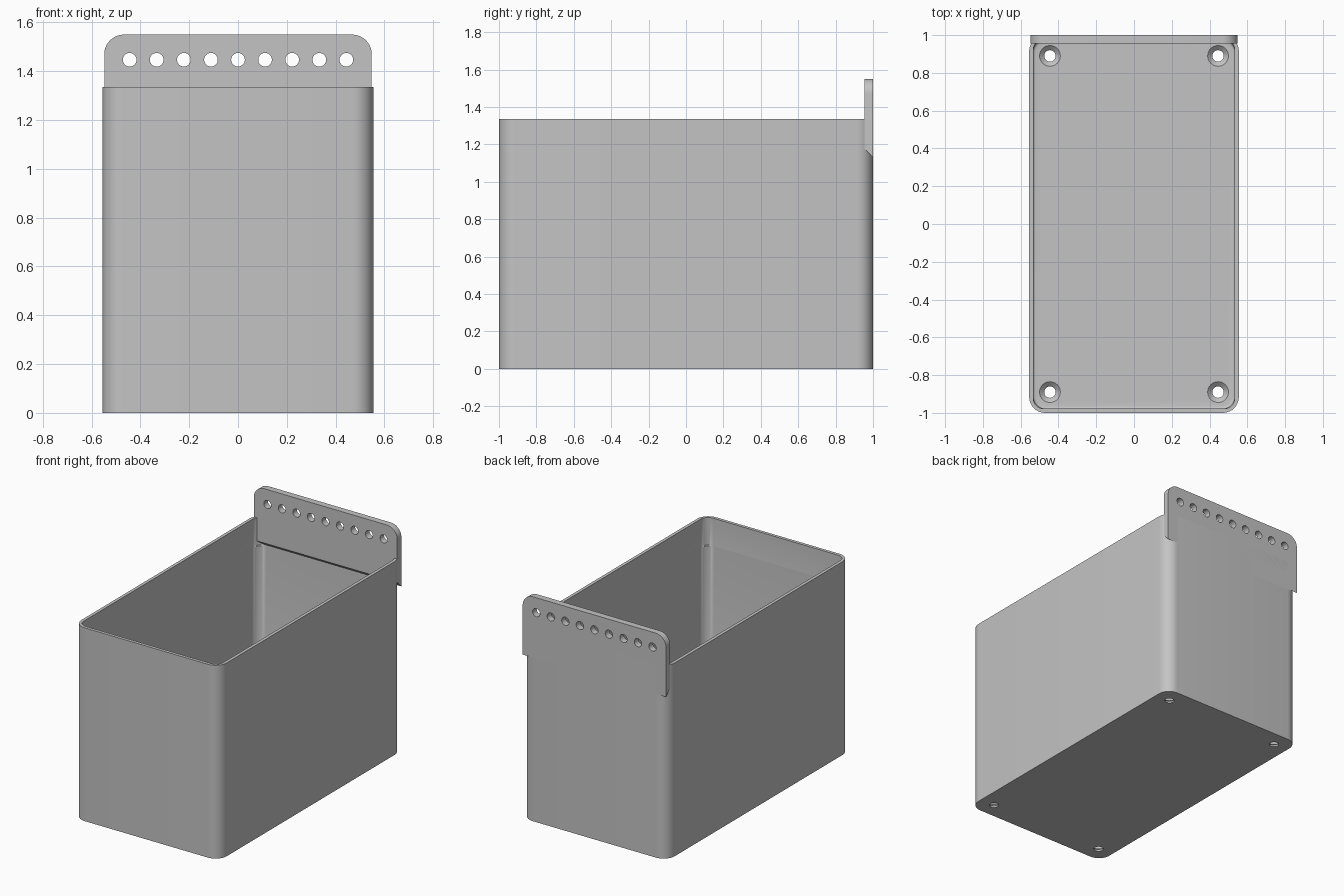
import bpy
import bmesh
from math import sin, cos, pi, radians
from mathutils import Vector, Matrix

default = bpy.data.objects.get("Cube")
if default:
    bpy.data.objects.remove(default, do_unlink=True)

HX, HY, HEIGHT, WALL, FLOOR = 0.555, 1.0, 1.335, 0.022, 0.035
TAB_FRONT, TAB_TOP, TAB_LOW = 0.955, 1.55, 1.13

grey = bpy.data.materials.new("plain grey")
grey.use_nodes = True
colour = (0.55, 0.55, 0.55, 1)
grey.diffuse_color = colour
grey.node_tree.nodes["Principled BSDF"].inputs["Base Color"].default_value = colour


def rounded_rect(hx, hy, radius, steps=10):
    """Outline of a rounded rectangle, anticlockwise."""
    points = []
    for quarter, (sx, sy) in enumerate(((1, 1), (-1, 1), (-1, -1), (1, -1))):
        for i in range(steps + 1):
            a = (quarter + i / steps) * pi / 2
            points.append((sx * (hx - radius) + radius * cos(a),
                           sy * (hy - radius) + radius * sin(a)))
    return points


def circle(radius, sides=40):
    return [(radius * cos(2 * pi * i / sides), radius * sin(2 * pi * i / sides))
            for i in range(sides)]


def loft(bm, rings, matrix=Matrix()):
    """Skin a list of (outline, height) rings and cap both ends."""
    loops = [[bm.verts.new(matrix @ Vector((x, y, z))) for x, y in outline]
             for outline, z in rings]
    for low, high in zip(loops, loops[1:]):
        for i in range(len(low)):
            j = (i + 1) % len(low)
            bm.faces.new((low[i], low[j], high[j], high[i]))
    bm.faces.new(loops[0][::-1])
    bm.faces.new(loops[-1])


def make_object(name, bm):
    bmesh.ops.recalc_face_normals(bm, faces=bm.faces[:])
    mesh = bpy.data.meshes.new(name)
    bm.to_mesh(mesh)
    bm.free()
    mesh.materials.append(grey)
    obj = bpy.data.objects.new(name, mesh)
    bpy.context.scene.collection.objects.link(obj)
    return obj


def cut_and_smooth(obj, cutter):
    """Drill the holes, bake the result and shade it."""
    mod = obj.modifiers.new("holes", "BOOLEAN")
    mod.operation, mod.solver, mod.object = "DIFFERENCE", "EXACT", cutter
    graph = bpy.context.evaluated_depsgraph_get()
    mesh = bpy.data.meshes.new_from_object(obj.evaluated_get(graph))
    obj.modifiers.clear()
    obj.data = mesh
    bpy.data.objects.remove(cutter, do_unlink=True)
    bpy.ops.object.select_all(action="DESELECT")
    obj.select_set(True)
    bpy.context.view_layer.objects.active = obj
    bpy.ops.object.shade_smooth_by_angle(angle=radians(30))


# Open bin: outer skin up, over the rim, down the cavity to a filleted floor
def inner(inset, radius):
    return rounded_rect(HX - WALL - inset, HY - WALL - inset, radius)


outer = rounded_rect(HX, HY, 0.085)
fillet = 0.012
rings = [(outer, 0), (outer, HEIGHT), (inner(0, 0.055), HEIGHT),
         (inner(0, 0.055), 1.145), (inner(0, 0.065), 1.14)]
for i in range(5):
    a = i / 4 * pi / 2
    rings.append((inner(fillet * (1 - cos(a)), 0.065), FLOOR + fillet * (1 - sin(a))))
bm = bmesh.new()
loft(bm, rings)
bin_body = make_object("bin_body", bm)

# Countersunk screw holes in the floor
bm = bmesh.new()
for sx in (-1, 1):
    for sy in (-1, 1):
        loft(bm, [(circle(0.03), -0.05), (circle(0.03), 0.012),
                  (circle(0.055), FLOOR), (circle(0.055), 0.1)],
             Matrix.Translation((sx * 0.445, sy * 0.89, 0)))
cut_and_smooth(bin_body, make_object("floor_hole_cutter", bm))

# Hanging tab: rounded at the top, sloping underneath
half = (TAB_TOP - TAB_LOW) / 2
profile = [(x, z if z > 0 else -half)
           for x, z in rounded_rect(0.548, half, 0.08)]
top = [p for p in profile if p[1] > 0]
outline = top + [(-0.548, -half), (0.548, -half)]
upright = Matrix.Translation((0, HY, TAB_LOW + half)) @ Matrix.Rotation(pi / 2, 4, "X")
bm = bmesh.new()
loft(bm, [(outline, 0), (outline, HY - TAB_FRONT)], upright)
for v in bm.verts:
    if v.co.z < TAB_LOW + 0.01 and v.co.y < HY - 0.01:
        v.co.z += HY - TAB_FRONT
hanging_tab = make_object("hanging_tab", bm)

# Row of holes through the tab
bm = bmesh.new()
for i in range(-4, 5):
    place = Matrix.Translation((i * 0.111, HY, 1.447)) @ Matrix.Rotation(pi / 2, 4, "X")
    loft(bm, [(circle(0.028, 32), -0.1), (circle(0.028, 32), 0.15)], place)
cut_and_smooth(hanging_tab, make_object("tab_hole_cutter", bm))
